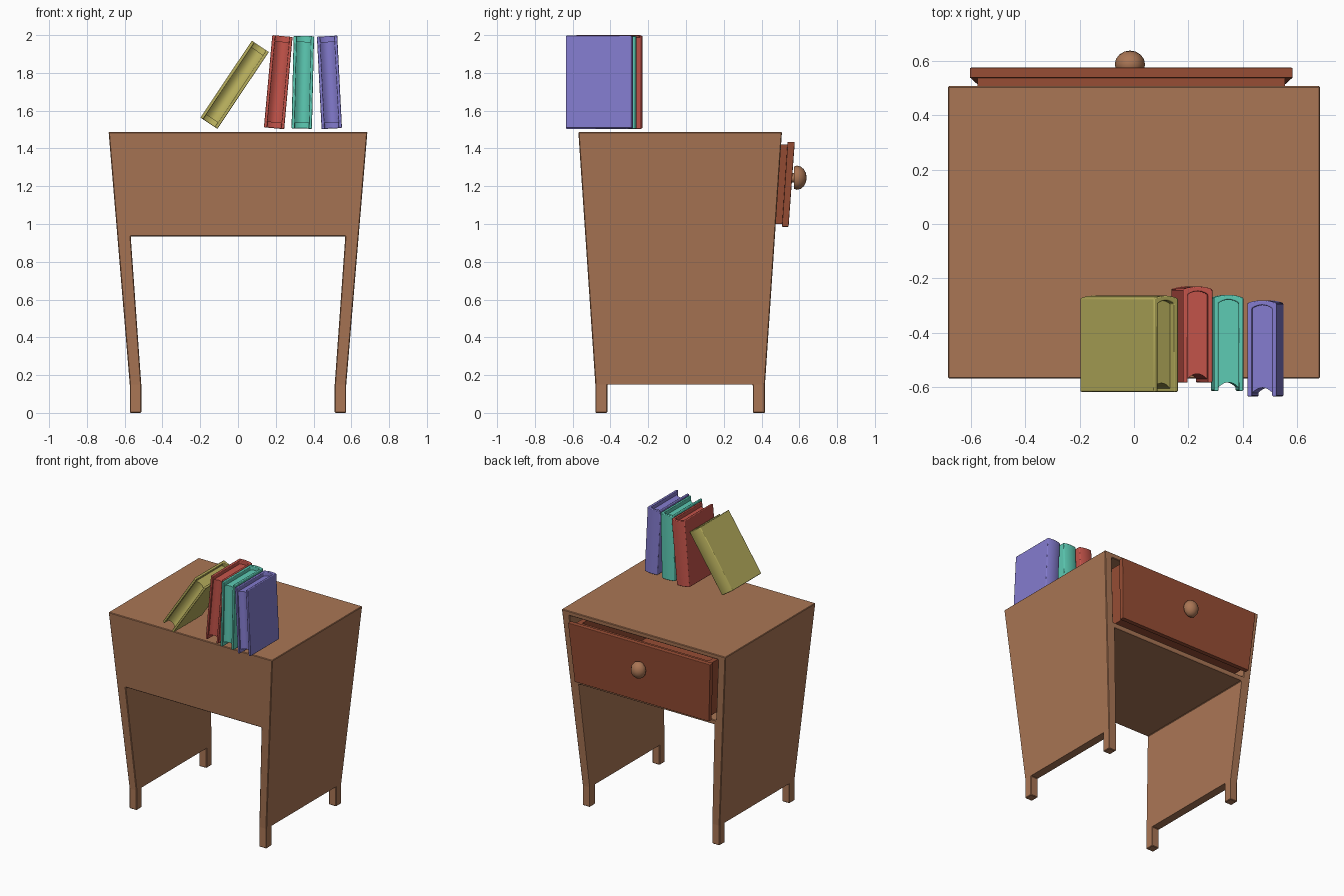
import bpy, bmesh, math

if "Cube" in bpy.data.objects:
    bpy.data.objects.remove(bpy.data.objects["Cube"])

def material(name, rgb):
    m = bpy.data.materials.new(name)
    m.diffuse_color = (*rgb, 1)
    m.use_nodes = True
    m.node_tree.nodes["Principled BSDF"].inputs["Base Color"].default_value = m.diffuse_color
    return m

WOOD = material("brown wood", (0.40, 0.18, 0.09))
DARK = material("dark red wood", (0.31, 0.075, 0.035))

def make(name, bm, mat, bevel=0.0):
    bmesh.ops.recalc_face_normals(bm, faces=bm.faces[:])
    me = bpy.data.meshes.new(name)
    bm.to_mesh(me)
    bm.free()
    ob = bpy.data.objects.new(name, me)
    bpy.context.collection.objects.link(ob)
    if mat:
        me.materials.append(mat)
    if bevel:
        b = ob.modifiers.new("soft edges", 'BEVEL')
        b.width, b.segments, b.limit_method = bevel, 2, 'ANGLE'
    return ob

def loft(name, sections, mat=None, bevel=0.0):
    """Stack of rectangles (z, x0, x1, y0, y1) joined into one closed solid."""
    bm = bmesh.new()
    rings = [[bm.verts.new(p) for p in ((x0, y0, z), (x1, y0, z), (x1, y1, z), (x0, y1, z))]
             for z, x0, x1, y0, y1 in sections]
    for a, b in zip(rings, rings[1:]):
        for i in range(4):
            j = (i + 1) % 4
            bm.faces.new((a[i], a[j], b[j], b[i]))
    bm.faces.new(rings[0])
    bm.faces.new(rings[-1])
    return make(name, bm, mat, bevel)

def cut(ob, cutter):
    m = ob.modifiers.new("cut", 'BOOLEAN')
    m.operation, m.solver, m.object = 'DIFFERENCE', 'EXACT', cutter
    bpy.context.view_layer.objects.active = ob
    bpy.ops.object.modifier_apply(modifier=m.name)
    bpy.data.objects.remove(cutter)

def prism(name, outline, half_height, mat, bevel=0.0):
    """Outline in x, y extruded along z."""
    bm = bmesh.new()
    f = bm.faces.new([bm.verts.new((x, y, -half_height)) for x, y in outline])
    r = bmesh.ops.extrude_face_region(bm, geom=[f])
    verts = [v for v in r["geom"] if isinstance(v, bmesh.types.BMVert)]
    bmesh.ops.translate(bm, verts=verts, vec=(0, 0, 2 * half_height))
    return make(name, bm, mat, bevel)

# Table body: tapered solid with knee space, side gaps and drawer cavity cut out
YC = -0.031
body = loft("table_body", [
    (0, -0.573, 0.573, YC - 0.449, YC + 0.449),
    (0.15, -0.573, 0.573, YC - 0.449, YC + 0.449),
    (1.487, -0.685, 0.685, YC - 0.539, YC + 0.539)], WOOD)
cut(body, loft("knee_cutter", [
    (-0.1, -0.512, 0.512, -1, 1), (0.15, -0.512, 0.512, -1, 1), (0.935, -0.568, 0.568, -1, 1)]))
cut(body, loft("side_cutter", [
    (-0.1, -1, 1, YC - 0.385, YC + 0.385), (0.15, -1, 1, YC - 0.385, YC + 0.385)]))
cut(body, loft("drawer_cutter", [
    (0.97, -0.582, 0.582, -0.48, 1), (1.452, -0.622, 0.622, -0.51, 1)]))
b = body.modifiers.new("soft edges", 'BEVEL')
b.width, b.segments, b.limit_method = 0.005, 1, 'ANGLE'

# Drawer: open box plus overlapping front, slightly pulled out at the back
DX = -0.01
box = loft("drawer_box", [
    (1.0, DX - 0.535, DX + 0.535, -0.42, 0.515),
    (1.42, DX - 0.567, DX + 0.567, -0.44, 0.54)], DARK)
cut(box, loft("drawer_hollow_cutter", [
    (1.04, DX - 0.50, DX + 0.50, -0.385, 0.475),
    (1.5, DX - 0.535, DX + 0.535, -0.405, 0.505)]))
loft("drawer_front", [
    (0.985, DX - 0.562, DX + 0.562, 0.508, 0.543),
    (1.435, DX - 0.595, DX + 0.595, 0.538, 0.576)], DARK, 0.004)

# Knob: flattened dome on a short stem
bm = bmesh.new()
bmesh.ops.create_uvsphere(bm, u_segments=12, v_segments=8, radius=1)
for v in bm.verts:
    x, y, z = v.co
    v.co = (x * 0.056, max(z * 0.052, -0.014), y * 0.064)
knob = make("drawer_knob", bm, WOOD)
knob.location = (-0.015, 0.587, 1.245)
bm = bmesh.new()
bmesh.ops.create_cone(bm, cap_ends=True, segments=12, radius1=0.025, radius2=0.025, depth=0.04)
stem = make("knob_stem", bm, WOOD)
stem.location = (-0.015, 0.565, 1.245)
stem.rotation_euler = (math.pi / 2, 0, 0)

# Books: wrapped cover with rounded spine at the back, recessed page block
def arc(w, y, bulge, n=8):
    """Points from +w to -w bowed along y."""
    return [(w * (1 - 2 * i / n), y + bulge * (1 - (1 - 2 * i / n) ** 2)) for i in range(n + 1)]

W, D, H, T = 0.054, 0.177, 0.245, 0.017
def book(colour, rgb, x, y, z, tilt):
    mat = material(colour + " book", rgb)
    inner = arc(W - T, D - 0.03, 0.012)
    cover = [(W, -D)] + arc(W, D - 0.01, 0.01) + [(-W, -D), (-W + T, -D)] + inner[::-1] + [(W - T, -D)]
    pages = arc(W - T + 0.001, D - 0.029, 0.012) + arc(W - T + 0.001, -D + 0.012, 0.02)[::-1]
    for ob in (prism(colour + "_book_cover", cover, H, mat, 0.004),
               prism(colour + "_book_pages", pages, H - 0.03, mat)):
        ob.location = (x, y, z)
        ob.rotation_euler = (0, math.radians(tilt), 0)

book("yellow", (0.48, 0.43, 0.11), -0.018, -0.441, 1.737, 33.8)
book("red", (0.56, 0.09, 0.07), 0.213, -0.407, 1.751, 5.2)
book("teal", (0.11, 0.60, 0.46), 0.343, -0.438, 1.750, 1.3)
book("purple", (0.23, 0.20, 0.62), 0.484, -0.458, 1.750, -2.9)

# Smooth the rounded parts, keep corners sharp
for ob in bpy.context.collection.objects:
    if "knob" in ob.name or "book" in ob.name:
        bpy.ops.object.select_all(action='DESELECT')
        ob.select_set(True)
        bpy.context.view_layer.objects.active = ob
        bpy.ops.object.shade_smooth_by_angle(angle=math.radians(40))
